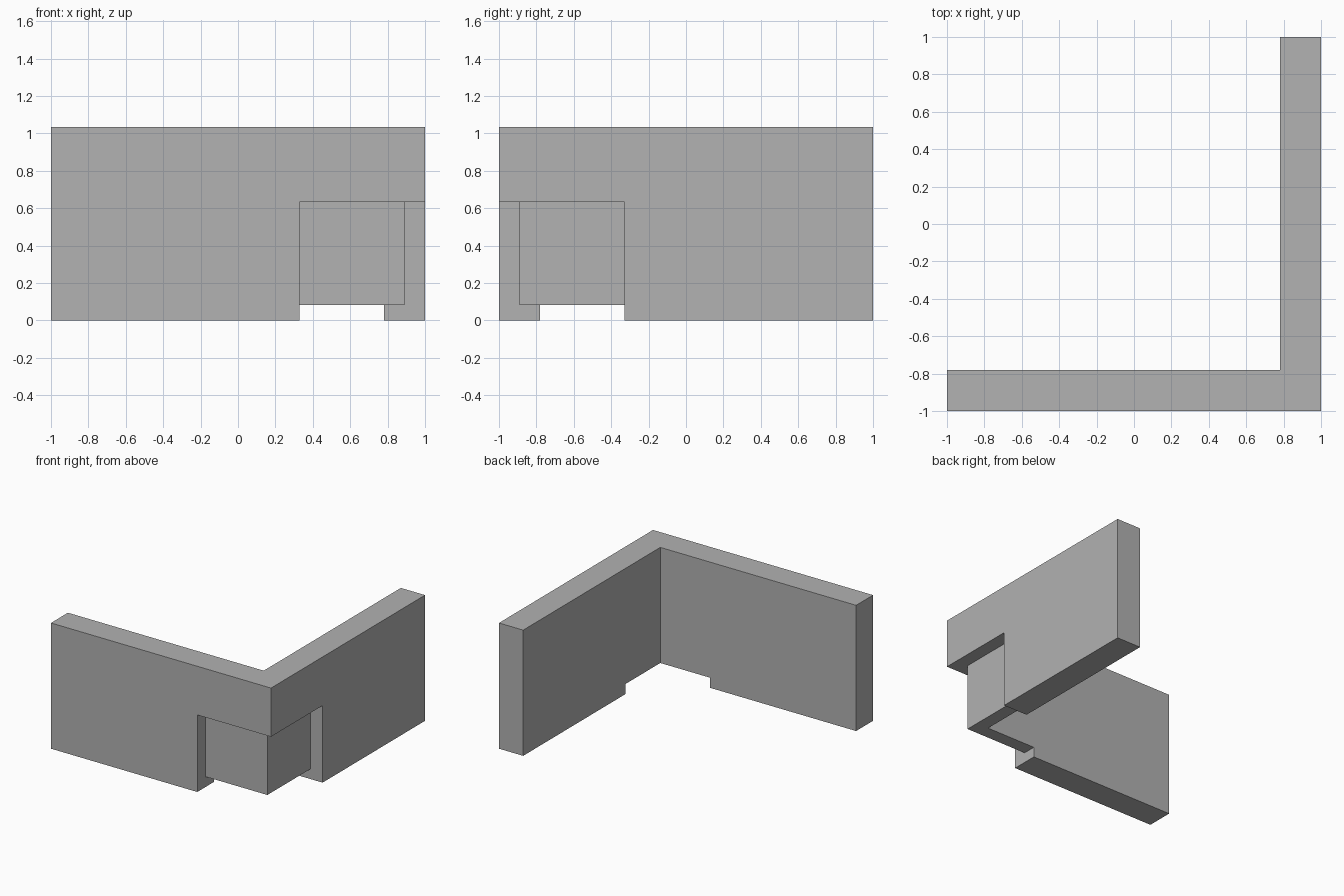
import bpy
import bmesh

if "Cube" in bpy.data.objects:
    bpy.data.objects.remove(bpy.data.objects["Cube"], do_unlink=True)

HALF = 1.0       # half the wall length
INNER = 0.78     # inner face of the walls
SET_BACK = 0.89  # face of the recessed corner panel
JAMB = 0.33      # side of the recess
SILL, LINTEL, TOP = 0.083, 0.633, 1.033

grey = bpy.data.materials.new("plain_grey")
grey.use_nodes = True
colour = (0.445, 0.445, 0.445, 1)
grey.diffuse_color = colour
grey.node_tree.nodes["Principled BSDF"].inputs["Base Color"].default_value = colour


def corner_outline(outer, inner, end):
    """L-shaped outline round the front left corner; arms stop at end."""
    return [(end, -outer), (outer, -outer), (outer, -end),
            (inner, -end), (inner, -inner), (end, -inner)]


def prism(name, outline, low, high):
    bm = bmesh.new()
    base = bm.faces.new([bm.verts.new((x, y, low)) for x, y in outline])
    raised = bmesh.ops.extrude_face_region(bm, geom=[base])["geom"]
    verts = [g for g in raised if isinstance(g, bmesh.types.BMVert)]
    bmesh.ops.translate(bm, verts=verts, vec=(0, 0, high - low))
    bmesh.ops.recalc_face_normals(bm, faces=bm.faces)
    mesh = bpy.data.meshes.new(name)
    bm.to_mesh(mesh)
    bm.free()
    mesh.materials.append(grey)
    obj = bpy.data.objects.new(name, mesh)
    bpy.context.collection.objects.link(obj)
    return obj


# Two walls meeting at the corner
wall = prism("corner_wall", corner_outline(HALF, INNER, -HALF), 0, TOP)

# Recess outside the corner panel, and the gap beneath it
recess = prism("recess_cutter", corner_outline(HALF + 0.2, SET_BACK, JAMB), -0.2, LINTEL)
gap = prism("gap_cutter", corner_outline(HALF + 0.1, INNER - 0.1, JAMB), -0.1, SILL)

for cutter in (recess, gap):
    cut = wall.modifiers.new(cutter.name, "BOOLEAN")
    cut.operation = "DIFFERENCE"
    cut.solver = "EXACT"
    cut.object = cutter
    cutter.hide_render = True
    cutter.hide_viewport = True
    cutter.display_type = "WIRE"
